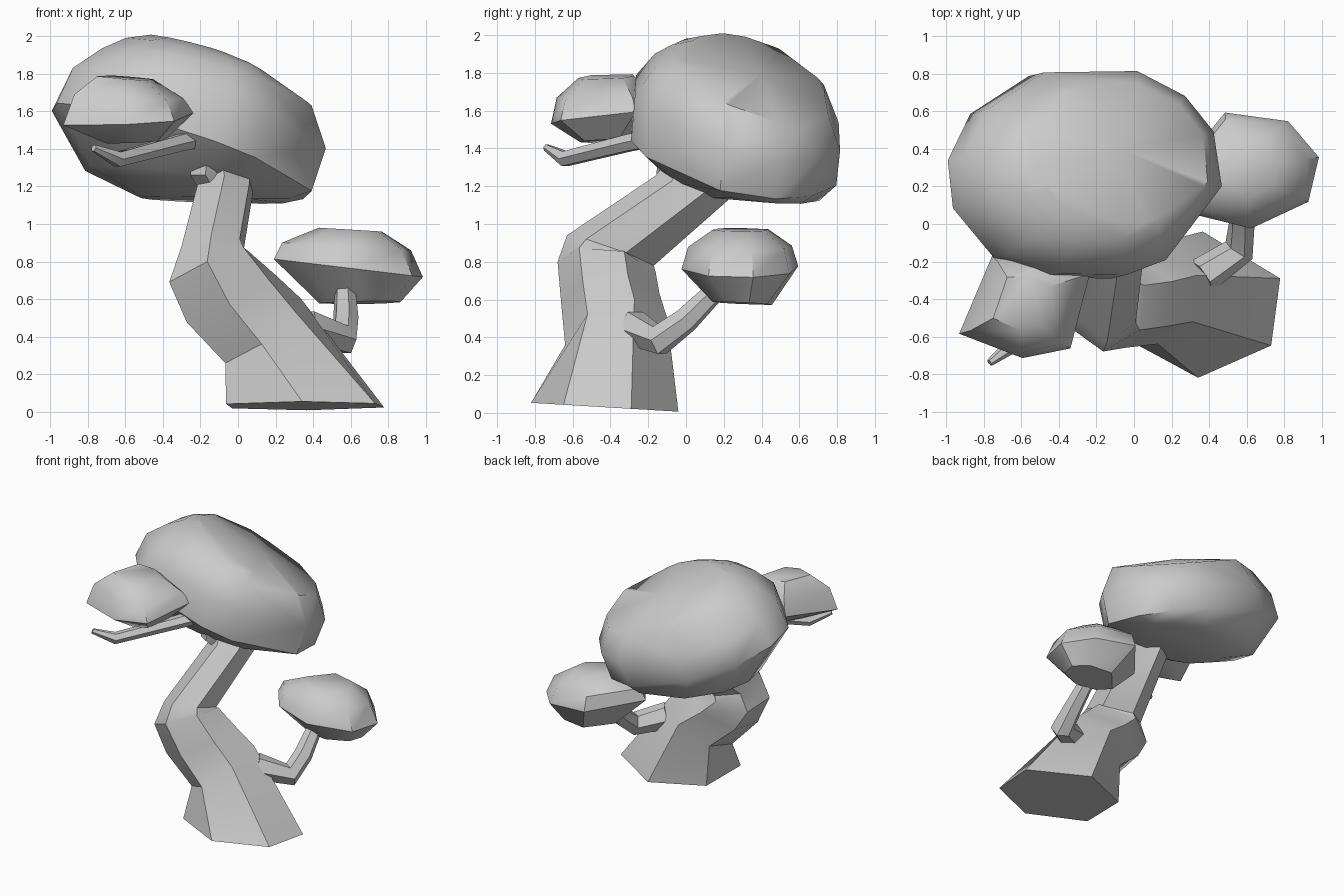
import bpy
import bmesh
from math import sin, cos, radians

cube = bpy.data.objects.get("Cube")
if cube:
    bpy.data.objects.remove(cube, do_unlink=True)

# One plain grey for the whole tree
grey = bpy.data.materials.new("plain_grey")
grey.use_nodes = True
grey.diffuse_color = (0.6, 0.6, 0.6, 1)
grey.node_tree.nodes["Principled BSDF"].inputs["Base Color"].default_value = (0.6, 0.6, 0.6, 1)


def select_only(obj):
    bpy.ops.object.select_all(action="DESELECT")
    obj.select_set(True)
    bpy.context.view_layer.objects.active = obj


def finish(obj, angle):
    obj.data.materials.clear()
    obj.data.materials.append(grey)
    select_only(obj)
    bpy.ops.object.shade_smooth_by_angle(angle=radians(angle))


def loft(name, corners, rings, angle, slice_plane=None):
    """Join rings (cx, cy, z, rx, ry, slope_x, slope_y) with corners at the given degrees.
    An optional (point, normal) plane slices the form into a gently domed slope."""
    bm = bmesh.new()
    loops = []
    for cx, cy, z, rx, ry, sx, sy in rings:
        loop = []
        for corner in corners:
            dx, dy = rx * cos(radians(corner)), ry * sin(radians(corner))
            loop.append(bm.verts.new((cx + dx, cy + dy, z + sx * dx + sy * dy)))
        loops.append(loop)
    for low, high in zip(loops, loops[1:]):
        for i in range(len(corners)):
            j = (i + 1) % len(corners)
            bm.faces.new((low[i], low[j], high[j], high[i]))
    bm.faces.new(loops[0][::-1])
    bm.faces.new(loops[-1])
    bmesh.ops.recalc_face_normals(bm, faces=bm.faces)
    if slice_plane:
        point, normal = slice_plane
        bmesh.ops.bisect_plane(bm, geom=bm.verts[:] + bm.edges[:] + bm.faces[:],
                               plane_co=point, plane_no=normal, clear_outer=True)
        rim = [e for e in bm.edges if e.is_boundary]
        cap = bmesh.ops.contextual_create(bm, geom=rim)["faces"]
        bmesh.ops.recalc_face_normals(bm, faces=bm.faces)
        bmesh.ops.poke(bm, faces=cap, offset=0.03)
    mesh = bpy.data.meshes.new(name)
    bm.to_mesh(mesh)
    bm.free()
    obj = bpy.data.objects.new(name, mesh)
    bpy.context.collection.objects.link(obj)
    finish(obj, angle)


def branch(name, points):
    """Six-sided tapering tube through (x, y, z, radius) points."""
    curve = bpy.data.curves.new(name, "CURVE")
    curve.dimensions = "3D"
    curve.bevel_depth = 1
    curve.bevel_resolution = 1
    curve.use_fill_caps = True
    spline = curve.splines.new("POLY")
    spline.points.add(len(points) - 1)
    for p, (x, y, z, r) in zip(spline.points, points):
        p.co = (x, y, z, 1)
        p.radius = r
    obj = bpy.data.objects.new(name, curve)
    bpy.context.collection.objects.link(obj)
    select_only(obj)
    bpy.ops.object.convert(target="MESH")
    finish(bpy.context.object, 35)


# Crooked six-sided trunk, flared at the foot
loft("trunk", (21, 88, 146, 206, 269, 326), [
    (0.35, -0.43, 0.03, 0.46, 0.39, 0, -0.06),
    (0.13, -0.37, 0.43, 0.22, 0.27, 0.72, 0.25),
    (-0.04, -0.40, 0.60, 0.26, 0.26, 0.48, 0.1),
    (-0.16, -0.42, 0.77, 0.23, 0.26, 0.45, -0.12),
    (-0.14, -0.40, 0.86, 0.18, 0.23, 0.1, -0.35),
    (-0.07, 0.03, 1.19, 0.16, 0.19, 0, -0.35),
    (-0.10, 0.18, 1.42, 0.14, 0.18, 0, -0.3),
], 35)

# Side branches
branch("low_branch", [
    (0.36, -0.28, 0.45, 0.10), (0.56, -0.14, 0.385, 0.085),
    (0.575, 0.0, 0.49, 0.07), (0.57, 0.18, 0.67, 0.055)])
branch("high_branch", [
    (-0.10, 0.05, 1.18, 0.10), (-0.175, -0.07, 1.30, 0.095), (-0.18, -0.09, 1.47, 0.08),
    (-0.32, -0.30, 1.43, 0.05), (-0.64, -0.64, 1.345, 0.045), (-0.77, -0.74, 1.405, 0.02)])

# Large tilted crown with a sloping top towards the back left
loft("large_crown", (352, 22, 45, 70, 112, 145, 172, 198, 230, 253, 285, 304), [
    (-0.18, 0.36, 1.13, 0.34, 0.26, -0.03, -0.06),
    (-0.27, 0.31, 1.21, 0.55, 0.42, -0.15, -0.15),
    (-0.30, 0.26, 1.39, 0.70, 0.57, -0.33, -0.2),
    (-0.22, 0.28, 1.59, 0.695, 0.57, -0.3, -0.25),
    (-0.18, 0.29, 1.77, 0.575, 0.475, -0.25, -0.2),
    (-0.17, 0.28, 1.865, 0.45, 0.37, -0.26, -0.14),
    (-0.16, 0.27, 1.92, 0.32, 0.25, -0.27, -0.1),
], 42, ((0, 0, 1.89), (0.43, 0.4, 1)))

# Two small crowns
loft("front_crown", (35, 75, 115, 213, 268, 305), [
    (-0.54, -0.43, 1.44, 0.19, 0.13, 0.05, 0.05),
    (-0.58, -0.43, 1.56, 0.42, 0.285, 0.05, 0.1),
    (-0.58, -0.43, 1.68, 0.35, 0.255, -0.06, 0.05),
    (-0.60, -0.42, 1.78, 0.18, 0.15, -0.08, 0.05),
], 40)
loft("back_crown", (12, 55, 105, 190, 230, 275, 327), [
    (0.65, 0.30, 0.58, 0.22, 0.16, 0.02, -0.05),
    (0.59, 0.29, 0.765, 0.405, 0.315, -0.12, 0),
    (0.58, 0.29, 0.88, 0.35, 0.28, -0.06, 0),
    (0.60, 0.29, 0.97, 0.17, 0.15, -0.06, 0),
], 42)
